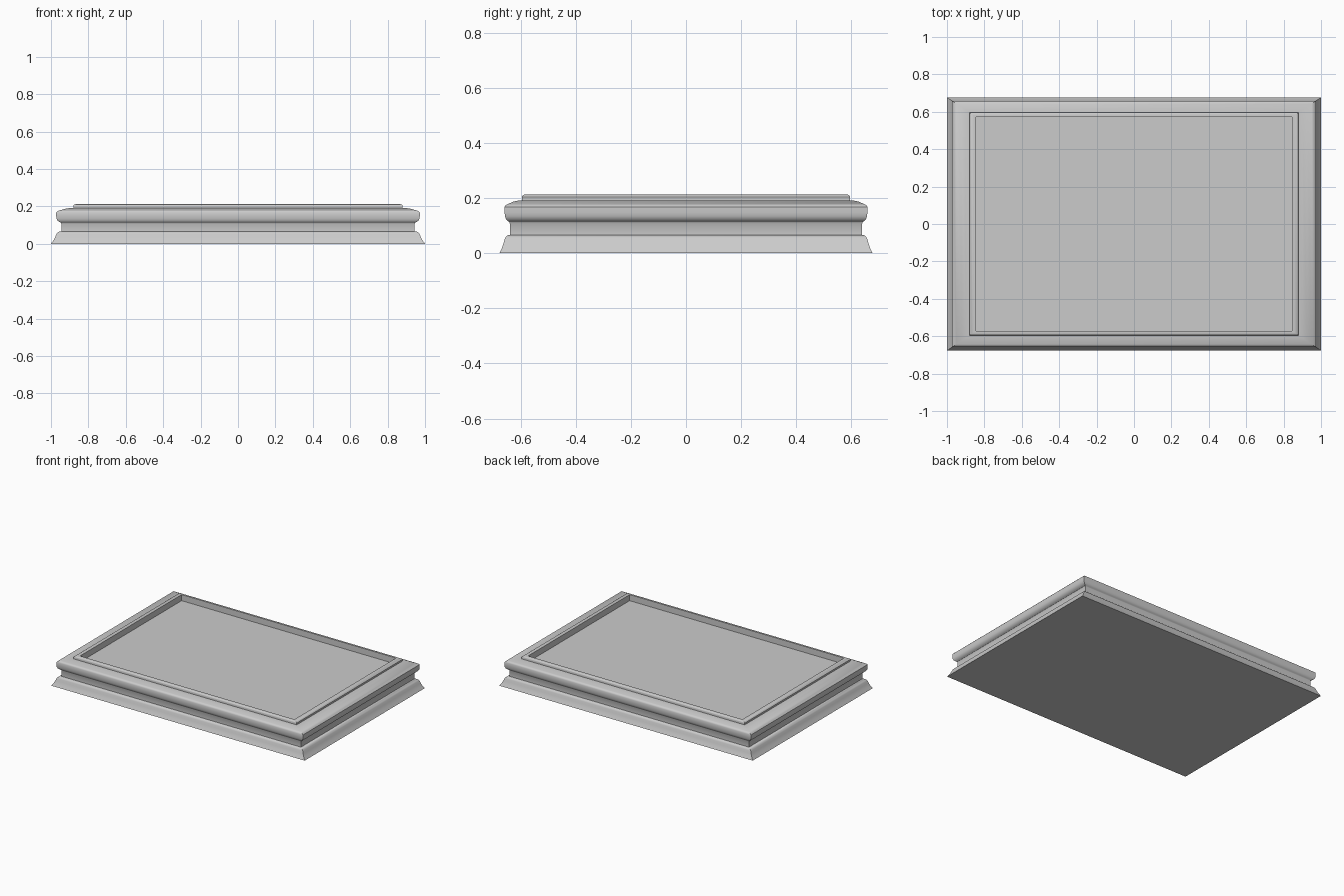
import bpy, bmesh, math

if "Cube" in bpy.data.objects:
    bpy.data.objects.remove(bpy.data.objects["Cube"])

RATIO = 0.677  # depth relative to width

# Moulding profile: (half width, height), foot to recessed panel
profile = [
    (1.0, 0.0), (0.987, 0.018), (0.977, 0.037), (0.971, 0.053), (0.965, 0.060),
    (0.955, 0.065), (0.944, 0.067),                      # flared foot
    (0.944, 0.108), (0.947, 0.113),                      # neck
    (0.956, 0.117), (0.965, 0.124), (0.970, 0.134),
    (0.972, 0.148), (0.972, 0.168), (0.966, 0.174),      # rounded bead
    (0.950, 0.180), (0.925, 0.187), (0.900, 0.191), (0.880, 0.192),
    (0.880, 0.204), (0.876, 0.209), (0.868, 0.212), (0.860, 0.213),  # raised lip
    (0.845, 0.213), (0.845, 0.170),                      # recess wall
]

bm = bmesh.new()
rings = [[bm.verts.new((sx * w, sy * w * RATIO, z))
          for sx, sy in ((-1, -1), (1, -1), (1, 1), (-1, 1))] for w, z in profile]
for low, high in zip(rings, rings[1:]):
    for i in range(4):
        j = (i + 1) % 4
        bm.faces.new((low[i], low[j], high[j], high[i]))
# Underside and recessed panel
bm.faces.new(rings[0][::-1])
bm.faces.new(rings[-1])
bmesh.ops.recalc_face_normals(bm, faces=bm.faces)

mesh = bpy.data.meshes.new("plinth_base")
bm.to_mesh(mesh)
bm.free()
obj = bpy.data.objects.new("plinth_base", mesh)
bpy.context.collection.objects.link(obj)
bpy.context.view_layer.objects.active = obj
obj.select_set(True)
bpy.ops.object.shade_smooth_by_angle(angle=math.radians(35))
